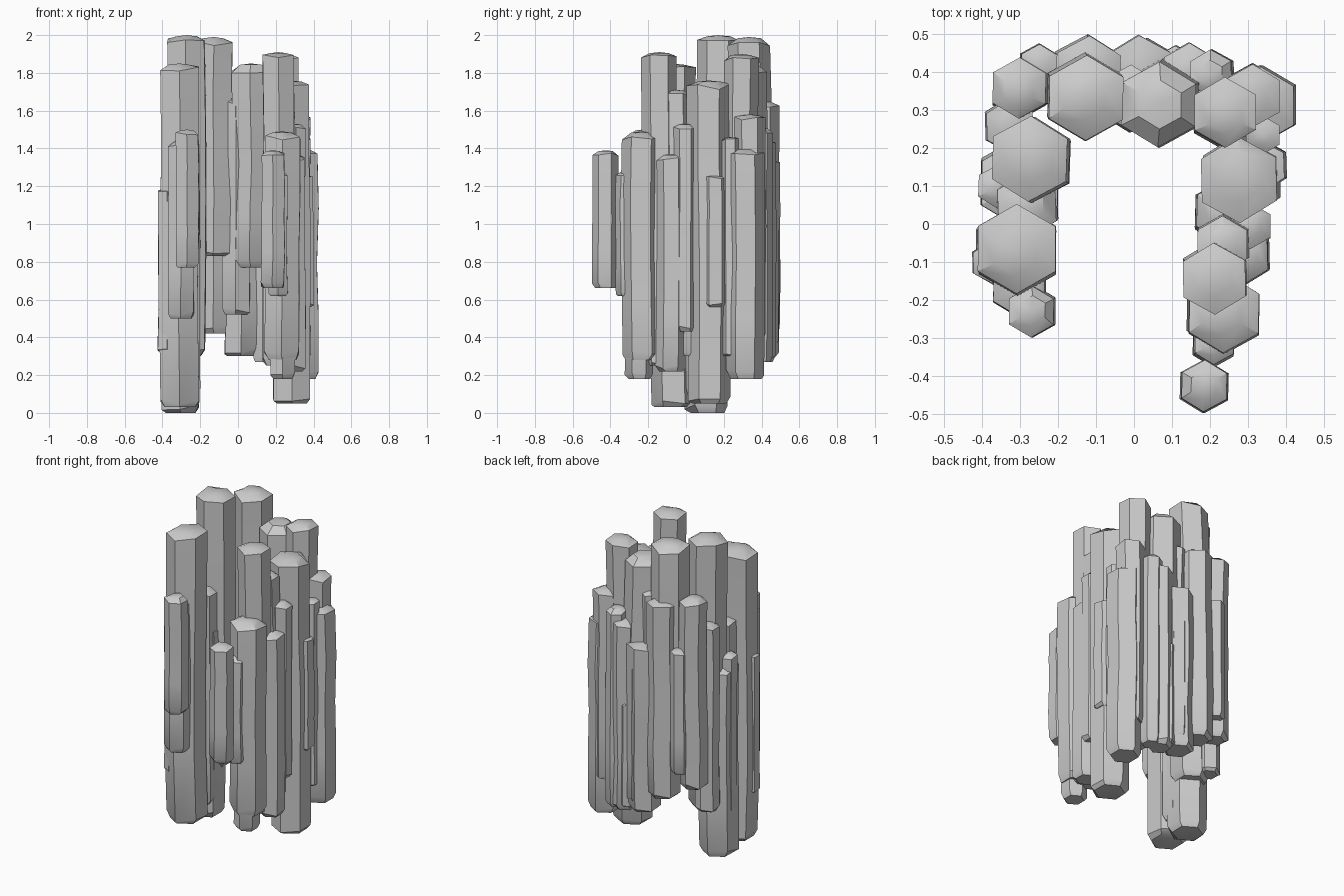
import bpy, bmesh, random
from math import sin, cos, pi, radians

random.seed(7)
cube = bpy.data.objects.get("Cube")
if cube:
    bpy.data.objects.remove(cube)

stone = bpy.data.materials.new("pale_grey_stone")
stone.use_nodes = True
colour = (0.6, 0.6, 0.6, 1)
stone.diffuse_color = colour
stone.node_tree.nodes["Principled BSDF"].inputs["Base Color"].default_value = colour


def column(name, x, y, r, low, high):
    """Six-sided basalt column: chipped foot, wavering shaft, shallow domed cap."""
    bm = bmesh.new()
    turn = random.uniform(-0.04, 0.04)
    foot, cap = low + .25 * r, high - .25 * r
    shaft = [foot + (cap - foot) * t for t in (0, .25, .5, .75, 1)]
    levels = [(low, .78)] + [(z, 1) for z in shaft] + [(high - .06 * r, .55)]
    rings = []
    for i, (z, scale) in enumerate(levels):
        dx, dy = (random.uniform(-.05, .05) * r for _ in range(2))
        size = r * scale * random.uniform(.97, 1.02)
        ring = []
        for k in range(6):
            a = pi / 2 + k * pi / 3 + turn
            lift = 0
            if i == 1:
                lift = random.uniform(-.15, .25) * r
            elif i == 5:
                lift = random.uniform(-.2, .12) * r
            ring.append(bm.verts.new((x + dx + size * cos(a), y + dy + size * sin(a), z + lift)))
        rings.append(ring)
    for lower, upper in zip(rings, rings[1:]):
        for k in range(6):
            n = (k + 1) % 6
            bm.faces.new((lower[k], lower[n], upper[n], upper[k]))
    bm.faces.new(rings[0][::-1])
    peak = bm.verts.new((x, y, high))
    for k in range(6):
        bm.faces.new((rings[-1][k], rings[-1][(k + 1) % 6], peak))
    mesh = bpy.data.meshes.new(name)
    bm.to_mesh(mesh)
    bm.free()
    mesh.materials.append(stone)
    obj = bpy.data.objects.new(name, mesh)
    bpy.context.collection.objects.link(obj)
    bpy.ops.object.select_all(action='DESELECT')
    obj.select_set(True)
    bpy.context.view_layer.objects.active = obj
    bpy.ops.object.shade_smooth_by_angle(angle=radians(35))


def cluster(name, rows):
    for i, row in enumerate(rows, 1):
        column(f"{name}_{i}", *row)


# Tall main columns around the arch: x, y, radius, foot, top
cluster("tall_column", [
    (-.13, .335, .115, .83, 1.99),
    (-.27, .17, .112, .3, 2),
    (-.31, -.07, .117, .03, 1.85),
    (.07, .32, .115, .77, 1.85),
    (.24, .29, .092, .3, 1.9),
    (.28, .12, .114, .05, 1.76),
    (.215, -.14, .093, .25, 1.91),
])

# Front ends of the two arms
cluster("front_column", [
    (.235, -.235, .107, .28, 1.49),
    (.235, -.25, .075, .18, 1.2),
    (.21, -.315, .06, .62, 1.28),
    (.185, -.425, .07, .66, 1.39),
    (-.27, -.23, .07, .77, 1.5),
    (-.3, -.165, .08, .5, 1.44),
])

# Left-hand (+x) side
cluster("left_column", [
    (.235, -.05, .077, .3, 1.71),
    (.285, -.08, .08, .22, 1.37),
    (.305, -.005, .06, .43, 1.53),
    (.24, .03, .085, .3, 1.3),
    (.34, .155, .068, .56, 1.26),
    (.34, .235, .05, .3, 1.46),
    (.335, .315, .103, .18, 1.4),
    (.31, .34, .083, .4, 1.58),
])

# Right-hand (-x) side
cluster("right_column", [
    (-.3, .355, .08, .5, 1.69),
    (-.33, .26, .07, .33, 1.5),
    (-.36, .1, .056, .26, 1.26),
    (-.375, -.1, .056, .32, 1.19),
    (-.28, .05, .09, .1, 1.45),
    (-.3, .11, .115, 0, 1.2),
])

# Back of the arch
cluster("back_column", [
    (-.125, .4, .096, .42, 1.65),
    (-.25, .42, .056, .6, 1.37),
    (-.01, .33, .085, .52, 1.67),
    (.015, .4, .096, .3, 1.34),
    (.035, .425, .065, .35, 1.25),
    (.11, .425, .045, .3, .95),
    (.145, .4, .077, .27, 1.45),
    (.205, .395, .064, .27, 1.51),
])
